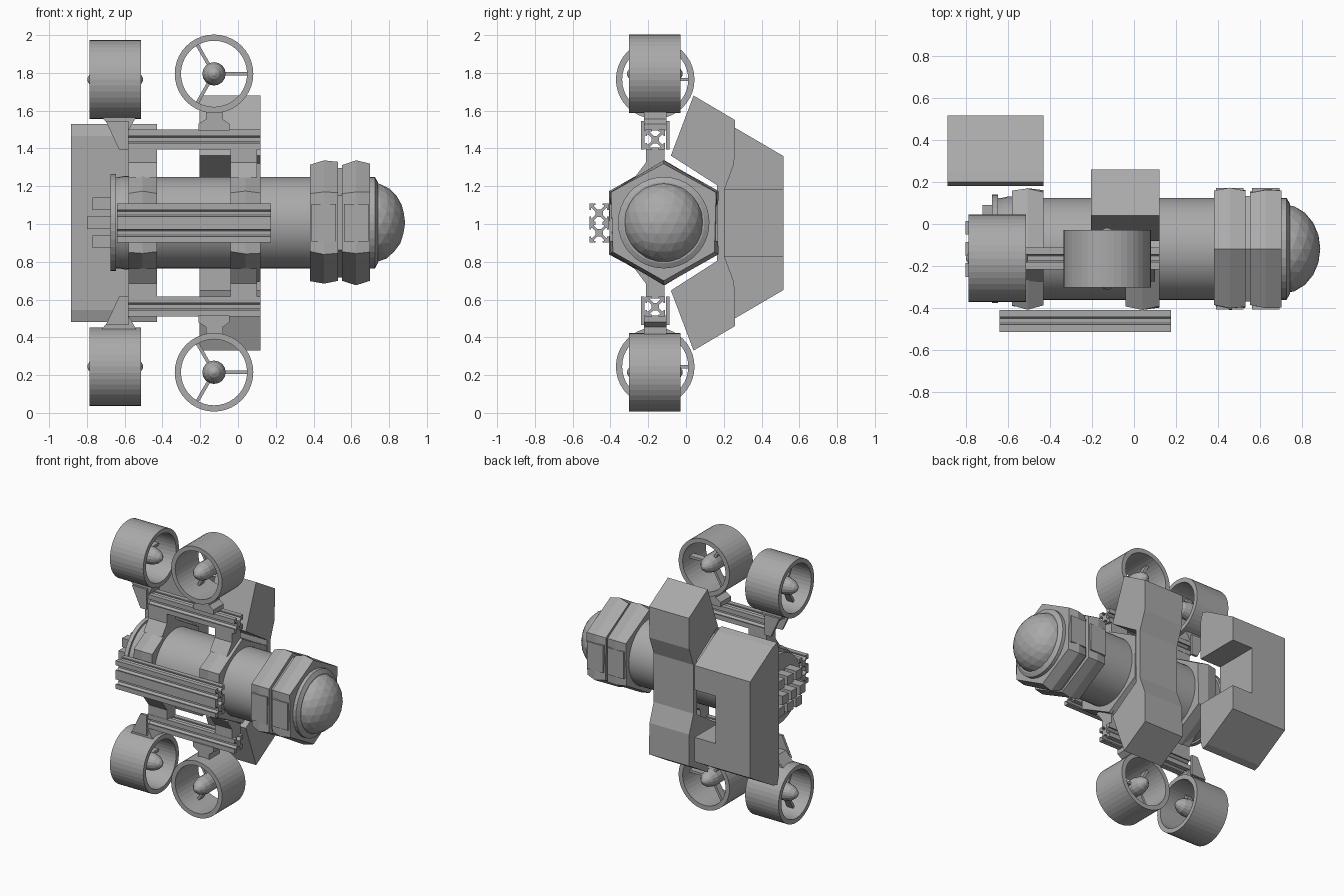
import bpy, bmesh, math, random
from mathutils import Vector, Matrix

if "Cube" in bpy.data.objects:
    bpy.data.objects.remove(bpy.data.objects["Cube"])

random.seed(4)
CY, CZ = -0.118, 1.007          # hull axis
MID = 1.005                     # mirror height

grey = bpy.data.materials.new("plain grey")
grey.diffuse_color = (0.4, 0.4, 0.4, 1)
grey.use_nodes = True
grey.node_tree.nodes["Principled BSDF"].inputs["Base Color"].default_value = grey.diffuse_color


def finish(name, bm, smooth=False):
    bmesh.ops.recalc_face_normals(bm, faces=bm.faces)
    me = bpy.data.meshes.new(name)
    bm.to_mesh(me)
    bm.free()
    me.materials.append(grey)
    ob = bpy.data.objects.new(name, me)
    bpy.context.collection.objects.link(ob)
    if smooth:
        bpy.ops.object.select_all(action='DESELECT')
        ob.select_set(True)
        bpy.context.view_layer.objects.active = ob
        bpy.ops.object.shade_smooth_by_angle(angle=math.radians(25))
    return ob


def prism(name, pts, x0, x1, axis='x'):
    """Extrude a (y,z) profile along x, or an (x,z) profile along y."""
    bm = bmesh.new()
    co = (lambda p, t: (t, p[0], p[1])) if axis == 'x' else (lambda p, t: (p[0], t, p[1]))
    a = [bm.verts.new(co(p, x0)) for p in pts]
    b = [bm.verts.new(co(p, x1)) for p in pts]
    bm.faces.new(a)
    bm.faces.new(b[::-1])
    for i in range(len(pts)):
        j = (i + 1) % len(pts)
        bm.faces.new((a[i], a[j], b[j], b[i]))
    return finish(name, bm)


def box(name, x0, x1, y0, y1, z0, z1):
    return prism(name, [(y0, z0), (y1, z0), (y1, z1), (y0, z1)], x0, x1)


def lathe(name, prof, center, n=36, axis='x', closed=False, smooth=False, jitter=0.0):
    """Spin an (along, radius) profile about the x or y direction."""
    bm = bmesh.new()
    rings = []
    for t, r in prof:
        ring = []
        for i in range(n):
            a = 2 * math.pi * i / n + math.pi / 2
            rr = r + random.uniform(-jitter, jitter)
            p, q = rr * math.cos(a), rr * math.sin(a)
            v = (t, p, q) if axis == 'x' else (p, t, q)
            ring.append(bm.verts.new(Vector(center) + Vector(v)))
        rings.append(ring)
    m = len(rings)
    for k in range(m if closed else m - 1):
        A, B = rings[k], rings[(k + 1) % m]
        for i in range(n):
            j = (i + 1) % n
            bm.faces.new((A[i], A[j], B[j], B[i]))
    if not closed:
        bm.faces.new(rings[0])
        bm.faces.new(rings[-1])
    return finish(name, bm, smooth)


def rail(name, y, z, x0, x1):
    """Slotted extrusion with open T-slots on all four sides."""
    h = 0.052
    q = [(.02, .01), (.037, .027), (.043, .027), (.043, .018), (h, .018), (h, h),
         (.018, h), (.018, .043), (.027, .043), (.027, .037), (.01, .02)]
    pts = []
    for k in range(4):
        c, s = round(math.cos(k * math.pi / 2)), round(math.sin(k * math.pi / 2))
        pts += [(y + c * u - s * v, z + s * u + c * v) for u, v in q]
    prism(name, pts, x0, x1)


def thruster(name, center, axis):
    """Open duct, bullet hub and three struts."""
    L = 0.136
    lathe(name + "_duct", [(-L, .175), (-L, .208), (L, .208), (L, .175)],
          center, 40, axis, closed=True)
    lathe(name + "_hub", [(-.147, .008), (-.135, .028), (-.105, .05), (-.06, .062),
                          (.06, .062), (.105, .05), (.135, .028), (.147, .008)],
          center, 16, axis)
    bm = bmesh.new()
    for k in range(3):
        a = k * 2 * math.pi / 3
        m = bmesh.ops.create_cube(bm, size=1)['verts']
        bmesh.ops.scale(bm, vec=(.14, .05, .018), verts=m)
        bmesh.ops.translate(bm, vec=(.115, 0.03, 0), verts=m)
        bmesh.ops.rotate(bm, verts=m, matrix=Matrix.Rotation(a, 3, 'Y'))
    if axis == 'x':
        bmesh.ops.rotate(bm, verts=bm.verts, matrix=Matrix.Rotation(math.pi / 2, 3, 'Z'))
    bmesh.ops.translate(bm, vec=center, verts=bm.verts)
    finish(name + "_struts", bm)


# pressure hull with end flanges
C = (0, CY, CZ)
lathe("hull", [(-.65, .242), (.70, .242)], C, 48, smooth=True)
lathe("rear_collar", [(-.66, .215), (-.66, .235), (-.6, .248), (-.58, .248), (-.58, .215)],
      C, 36, smooth=True)
lathe("rear_flange", [(-.675, .257), (-.645, .257)], C, 36)
lathe("front_flange", [(.69, .242), (.725, .242), (.74, .215)], C, 36)

# clear dome nose
bm = bmesh.new()
bmesh.ops.create_icosphere(bm, subdivisions=3, radius=1)
bmesh.ops.scale(bm, vec=(.178, .212, .212), verts=bm.verts)
bmesh.ops.translate(bm, vec=(.707, CY, CZ), verts=bm.verts)
finish("dome", bm)

# cable fittings on the rear flange
for i in range(3):
    for j in range(3):
        y, z = CY + (i - 1) * .1, CZ + (j - 1) * .1
        d = -.8 if j == 1 else -.77
        box("cable_fitting", d, -.66, y - .033, y + .033, z - .033, z + .033)
box("vent_plug", -.72, -.67, .03, .09, .98, 1.04)

# faceted six-sided clamps around the hull
for x0, x1 in ((-.58, -.43), (-.04, .12), (.38, .53), (.55, .70)):
    m = (x0 + x1) / 2
    lathe("clamp", [(x0, .24), (x0, .312), (m, .328), (x1, .315), (x1, .24)],
          C, 6, jitter=.008)
lathe("clamp_bridge", [(.5, .29), (.58, .29)], C, 6)
for x0, x1 in ((.39, .52), (.56, .69)):
    for s in (-1, 1):
        box("clamp_lug", x0, x1, CY + s * .27 - .018, CY + s * .27 + .018,
            CZ - .1, CZ + .1)

# front double rail
for z in (MID - .052, MID + .052):
    rail("front_rail", -.46, z, -.64, .175)

# upper and lower halves
TY = -.163
for s, tag in ((1, "upper"), (-1, "lower")):
    Z = lambda d: MID + s * d
    rail(tag + "_rail", TY, Z(.442), -.59, .12)
    # clamp posts
    for x0, x1 in ((-.58, -.43), (-.04, .10)):
        prism(tag + "_post", [(TY - .11, Z(.24)), (TY + .14, Z(.24)), (TY + .05, Z(.32)),
                              (TY + .05, Z(.40)), (TY - .05, Z(.40)), (TY - .05, Z(.32))],
              x0, x1)
    # sideways thruster and its bracket
    thruster(tag + "_side_thruster", (-.127, -.165, Z(.79)), 'y')
    prism(tag + "_side_bracket", [(-.21, Z(.49)), (-.045, Z(.49)), (-.045, Z(.525)),
                                  (-.08, Z(.55)), (-.08, Z(.60)), (-.17, Z(.60)),
                                  (-.17, Z(.55)), (-.21, Z(.525))], TY - .06, TY + .06, 'y')
    # forward thruster and its bracket
    thruster(tag + "_main_thruster", (-.65, TY, Z(.76)), 'x')
    prism(tag + "_main_bracket", [(-.72, Z(.56)), (-.54, Z(.56)), (-.58, Z(.49)),
                                  (-.66, Z(.49))], TY - .06, TY + .06, 'y')
    for y in (TY - .066, TY + .066):
        prism(tag + "_bracket_cheek", [(-.70, Z(.54)), (-.58, Z(.54)), (-.58, Z(.39)),
                                       (-.63, Z(.39))], y - .009, y + .009, 'y')

# rear middle float: two arms joined by a thin web
half = [(-.08, .357), (.04, .675), (.26, .545), (.255, .315), (.205, .18)]
outer = [(y, MID + d) for y, d in half]
prism("middle_float", outer + [(y, MID - d) for y, d in reversed(half)]
      + [(.165, MID - .2), (.165, MID + .2)], -.205, .12)

# large rear float with a notch on its inner edge
half = [(.18, .46), (.2, .525), (.25, .51), (.515, .355)]
block = prism("rear_float", [(y, MID + d) for y, d in half]
              + [(y, MID - d) for y, d in reversed(half)], -.885, -.43)
cutter = box("notch_cutter", -.6, -.3, .0, .7, MID - .175, MID + .175)
cutter.hide_render = True
mod = block.modifiers.new("notch", 'BOOLEAN')
mod.operation = 'DIFFERENCE'
mod.solver = 'EXACT'
mod.object = cutter
dg = bpy.context.evaluated_depsgraph_get()
cut = bpy.data.meshes.new_from_object(block.evaluated_get(dg))
block.modifiers.clear()
block.data = cut
bpy.data.objects.remove(cutter)
